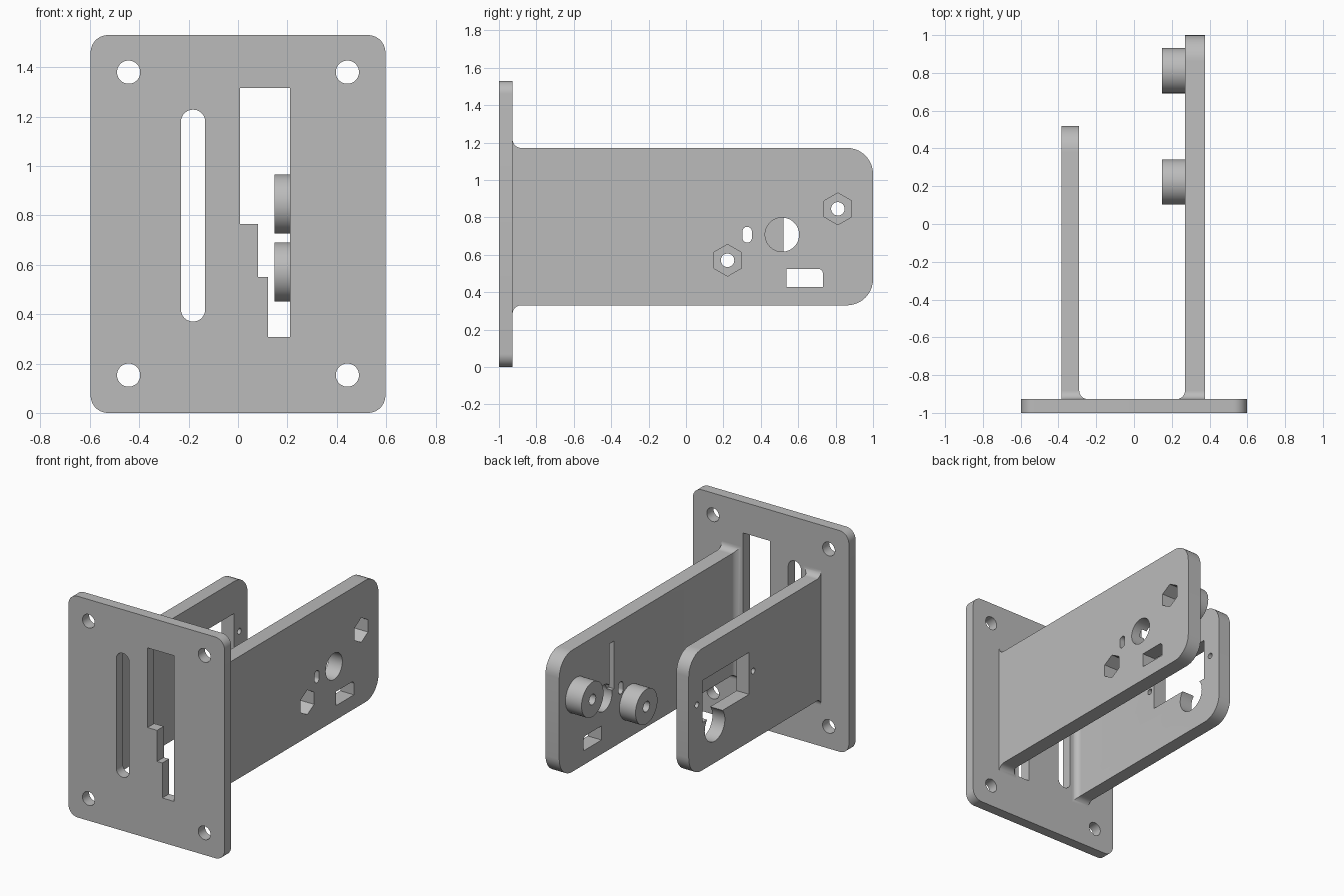
import bpy, bmesh, math
from mathutils import Vector

cube = bpy.data.objects.get("Cube")
if cube:
    bpy.data.objects.remove(cube, do_unlink=True)

# Single grey finish
GREY = (0.5, 0.5, 0.5, 1)
grey = bpy.data.materials.new("plain grey")
grey.diffuse_color = GREY
grey.use_nodes = True
grey.node_tree.nodes["Principled BSDF"].inputs["Base Color"].default_value = GREY


def rounded(corners, steps=10):
    """Outline from (u, v, radius) corners, with arcs where radius > 0."""
    out = []
    n = len(corners)
    for i, (u, v, r) in enumerate(corners):
        p = Vector((u, v))
        if not r:
            out.append(p)
            continue
        a = (Vector(corners[i - 1][:2]) - p).normalized()
        b = (Vector(corners[(i + 1) % n][:2]) - p).normalized()
        half = a.angle(b) / 2
        d = r / math.tan(half)
        centre = p + (a + b).normalized() * r / math.sin(half)
        s, e = p + a * d - centre, p + b * d - centre
        start = math.atan2(s.y, s.x)
        sweep = math.remainder(math.atan2(e.y, e.x) - start, math.tau)
        for k in range(steps + 1):
            t = start + sweep * k / steps
            out.append(centre + Vector((math.cos(t), math.sin(t))) * r)
    return out


def box(u0, u1, v0, v1, r=0):
    return rounded([(u0, v0, r), (u1, v0, r), (u1, v1, r), (u0, v1, r)])


def ring(u, v, r, n=48):
    return [Vector((u + r * math.sin(math.tau * k / n),
                    v + r * math.cos(math.tau * k / n))) for k in range(n)]


def prism(name, outline, axis, lo, hi):
    """Extrude an outline along an axis; remaining axes keep x, y, z order."""
    place = {"x": lambda p, h: (h, p.x, p.y),
             "y": lambda p, h: (p.x, h, p.y),
             "z": lambda p, h: (p.x, p.y, h)}[axis]
    bm = bmesh.new()
    low = [bm.verts.new(place(p, lo)) for p in outline]
    top = [bm.verts.new(place(p, hi)) for p in outline]
    bm.faces.new(low)
    bm.faces.new(top)
    for i in range(len(low)):
        j = (i + 1) % len(low)
        bm.faces.new((low[i], low[j], top[j], top[i]))
    bmesh.ops.recalc_face_normals(bm, faces=bm.faces)
    mesh = bpy.data.meshes.new(name)
    bm.to_mesh(mesh)
    bm.free()
    mesh.materials.append(grey)
    ob = bpy.data.objects.new(name, mesh)
    bpy.context.collection.objects.link(ob)
    return ob


def activate(ob):
    bpy.ops.object.select_all(action="DESELECT")
    ob.select_set(True)
    bpy.context.view_layer.objects.active = ob


def combine(ob, outline, axis, lo, hi, operation="DIFFERENCE"):
    tool = prism("cutter", outline, axis, lo, hi)
    tool.hide_render = True
    activate(ob)
    mod = ob.modifiers.new("cut", "BOOLEAN")
    mod.operation, mod.solver, mod.object = operation, "EXACT", tool
    bpy.ops.object.modifier_apply(modifier=mod.name)
    bpy.data.objects.remove(tool, do_unlink=True)


BACK = -0.927      # rear face of the plate
ROOT = -0.96       # arms start inside the plate
BOTTOM, TOP = 0.33, 1.172
F = 0.045          # root fillet
LIP = F + 0.001

# Front plate with corner holes, long slot and stepped window
plate = prism("front_plate", box(-0.597, 0.597, 0, 1.53, 0.07), "y", -1, BACK)
for x in (-0.443, 0.443):
    for z in (0.153, 1.38):
        combine(plate, ring(x, z, 0.047), "y", -1.1, -0.8)
combine(plate, box(-0.231, -0.133, 0.37, 1.228, 0.0485), "y", -1.1, -0.8)
window = [(0.008, 1.316, 0), (0.008, 0.765, 0), (0.081, 0.765, 0), (0.081, 0.55, 0),
          (0.121, 0.55, 0), (0.121, 0.308, 0), (0.211, 0.308, 0), (0.211, 1.316, 0)]
combine(plate, rounded(window), "y", -1.1, -0.8)


def arm(name, outer, inner, end):
    """Flat arm, flared into the plate above, below and on its inner side."""
    side = rounded([(ROOT, BOTTOM - LIP, 0), (BACK, BOTTOM - LIP, 0), (BACK, BOTTOM, F),
                    (end, BOTTOM, 0.14), (end, TOP, 0.14),
                    (BACK, TOP, F), (BACK, TOP + LIP, 0), (ROOT, TOP + LIP, 0)])
    ob = prism(name, side, "x", -0.5, 0.5)
    toe = inner + math.copysign(LIP, inner - outer)
    plan = rounded([(outer, -1.1, 0), (outer, 1.1, 0), (inner, 1.1, 0),
                    (inner, BACK, F), (toe, BACK, 0), (toe, -1.1, 0)])
    combine(ob, plan, "z", -0.2, 1.8, "INTERSECT")
    return ob


long_arm = arm("long_arm", 0.375, 0.27, 1.0)
short_arm = arm("short_arm", -0.385, -0.29, 0.52)

# Long arm openings
combine(long_arm, ring(0.514, 0.708, 0.091), "x", 0.1, 0.6)
combine(long_arm, box(0.302, 0.352, 0.666, 0.75, 0.0245), "x", 0.1, 0.6)
port = [(0.538, 0.428, 0), (0.732, 0.428, 0), (0.732, 0.525, 0.025), (0.538, 0.525, 0)]
combine(long_arm, rounded(port), "x", 0.1, 0.6)
combine(long_arm, box(0.40, 0.45, 0.73, 1.06), "x", 0.2, 0.31)

# Standoffs with nut pockets and screw holes through the long arm
posts = []
for label, y, z in (("front", 0.222, 0.571), ("rear", 0.812, 0.846)):
    post = prism(label + "_standoff", ring(y, z, 0.12, 64), "x", 0.147, 0.272)
    for ob in (post, long_arm):
        combine(ob, ring(y, z, 0.085, 6), "x", 0.22, 0.5)
        combine(ob, ring(y, z, 0.036, 32), "x", 0.05, 0.5)
    posts.append(post)

# Short arm window, round clearance notch and screw holes
combine(short_arm, box(-0.14, 0.37, 0.66, 0.95), "x", -0.6, -0.1)
combine(short_arm, ring(0.235, 0.59, 0.11), "x", -0.6, -0.1)
for y in (-0.185, 0.43):
    combine(short_arm, ring(y, 0.805, 0.02, 24), "x", -0.6, -0.1)

# Smooth the rounded walls, keep the hard edges
for ob in (plate, long_arm, short_arm, *posts):
    activate(ob)
    bpy.ops.object.shade_smooth_by_angle(angle=math.radians(30))
